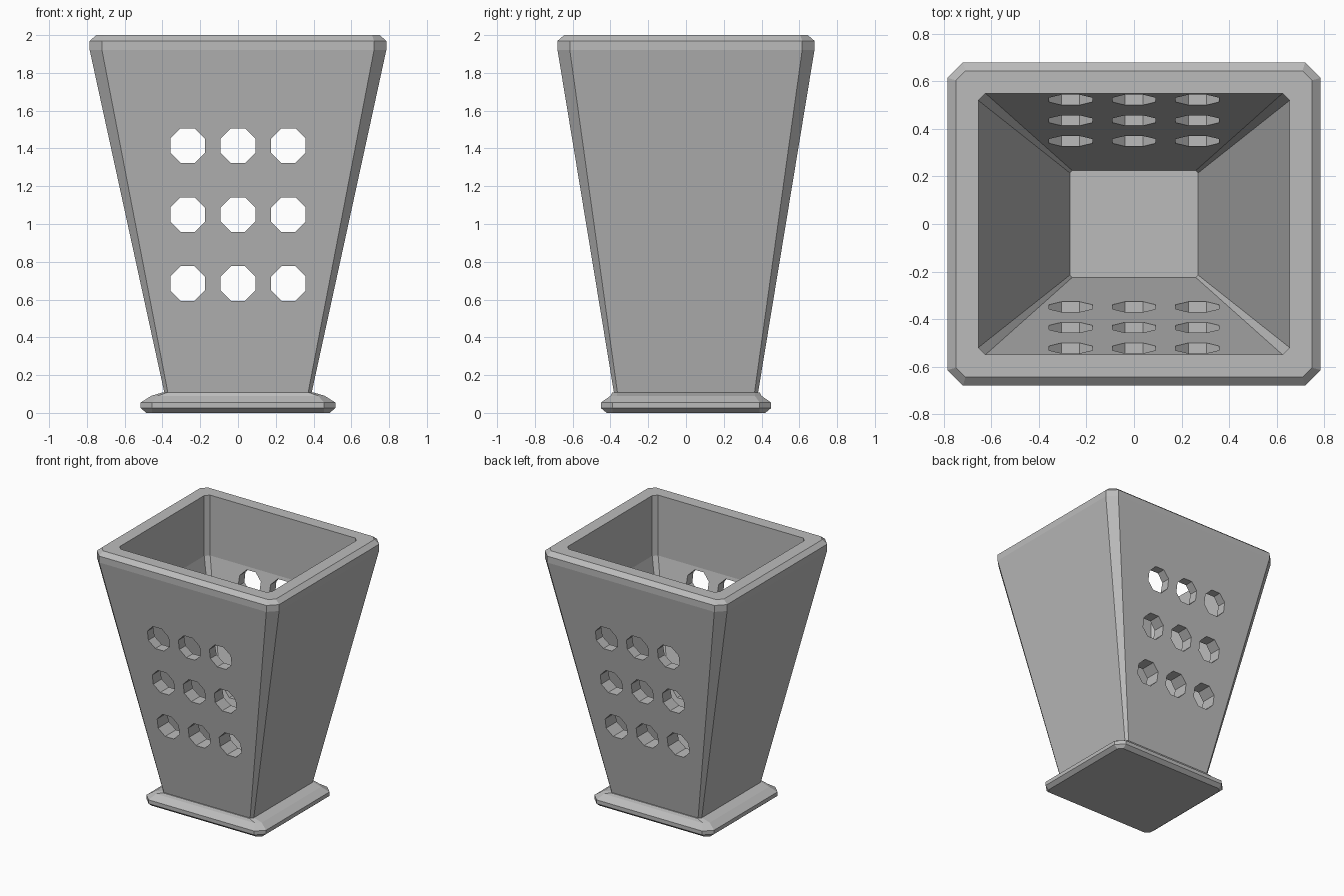
import bpy, bmesh, math
from mathutils import Matrix

if "Cube" in bpy.data.objects:
    bpy.data.objects.remove(bpy.data.objects["Cube"])

grey = bpy.data.materials.new("plain grey")
grey.diffuse_color = (0.5, 0.5, 0.5, 1)
grey.use_nodes = True
grey.node_tree.nodes["Principled BSDF"].inputs["Base Color"].default_value = grey.diffuse_color


def add_object(name, bm):
    bmesh.ops.recalc_face_normals(bm, faces=bm.faces)
    mesh = bpy.data.meshes.new(name)
    bm.to_mesh(mesh)
    bm.free()
    mesh.materials.append(grey)
    obj = bpy.data.objects.new(name, mesh)
    bpy.context.collection.objects.link(obj)
    return obj


def ring(bm, hx, hy, c, z):
    """Rectangle with cut corners: half sizes, corner cut, height."""
    pts = [(hx, -hy + c), (hx, hy - c), (hx - c, hy), (-hx + c, hy),
           (-hx, hy - c), (-hx, -hy + c), (-hx + c, -hy), (hx - c, -hy)]
    return [bm.verts.new((x, y, z)) for x, y in pts]


def loft(name, sections):
    bm = bmesh.new()
    rings = [ring(bm, *s) for s in sections]
    for a, b in zip(rings, rings[1:]):
        for i in range(8):
            j = (i + 1) % 8
            bm.faces.new((a[i], a[j], b[j], b[i]))
    bm.faces.new(rings[0])
    bm.faces.new(rings[-1])
    return add_object(name, bm)


# Foot plate with bevelled edges
loft("foot_plate", [
    (0.485, 0.42, 0.03, 0.0),
    (0.515, 0.45, 0.06, 0.025),
    (0.515, 0.45, 0.06, 0.055),
    (0.46, 0.40, 0.035, 0.09),
    (0.40, 0.39, 0.025, 0.108),
])

# Tapered bin: up the outside, over the rim, down the inside to the floor
body = loft("bin_body", [
    (0.384, 0.377, 0.018, 0.08),
    (0.785, 0.68, 0.065, 1.92),
    (0.785, 0.68, 0.065, 1.97),
    (0.75, 0.645, 0.04, 2.0),
    (0.655, 0.55, 0.03, 2.0),
    (0.655, 0.55, 0.03, 1.53),
    (0.27, 0.225, 0.01, 0.165),
])

# Grid of octagonal holes through front and back walls
bm = bmesh.new()
turn = Matrix.Rotation(math.pi / 2, 4, 'X') @ Matrix.Rotation(math.pi / 8, 4, 'Z')
for x in (-0.267, 0, 0.267):
    for z in (0.685, 1.05, 1.415):
        bmesh.ops.create_cone(bm, cap_ends=True, segments=8, radius1=0.099,
                              radius2=0.099, depth=2,
                              matrix=Matrix.Translation((x, 0, z)) @ turn)
cutter = add_object("hole_cutter", bm)
cutter.hide_render = True

mod = body.modifiers.new("holes", 'BOOLEAN')
mod.operation = 'DIFFERENCE'
mod.solver = 'EXACT'
mod.object = cutter
bpy.context.view_layer.update()
cut_mesh = bpy.data.meshes.new_from_object(
    body.evaluated_get(bpy.context.evaluated_depsgraph_get()))
body.modifiers.clear()
body.data = cut_mesh
bpy.data.objects.remove(cutter)
